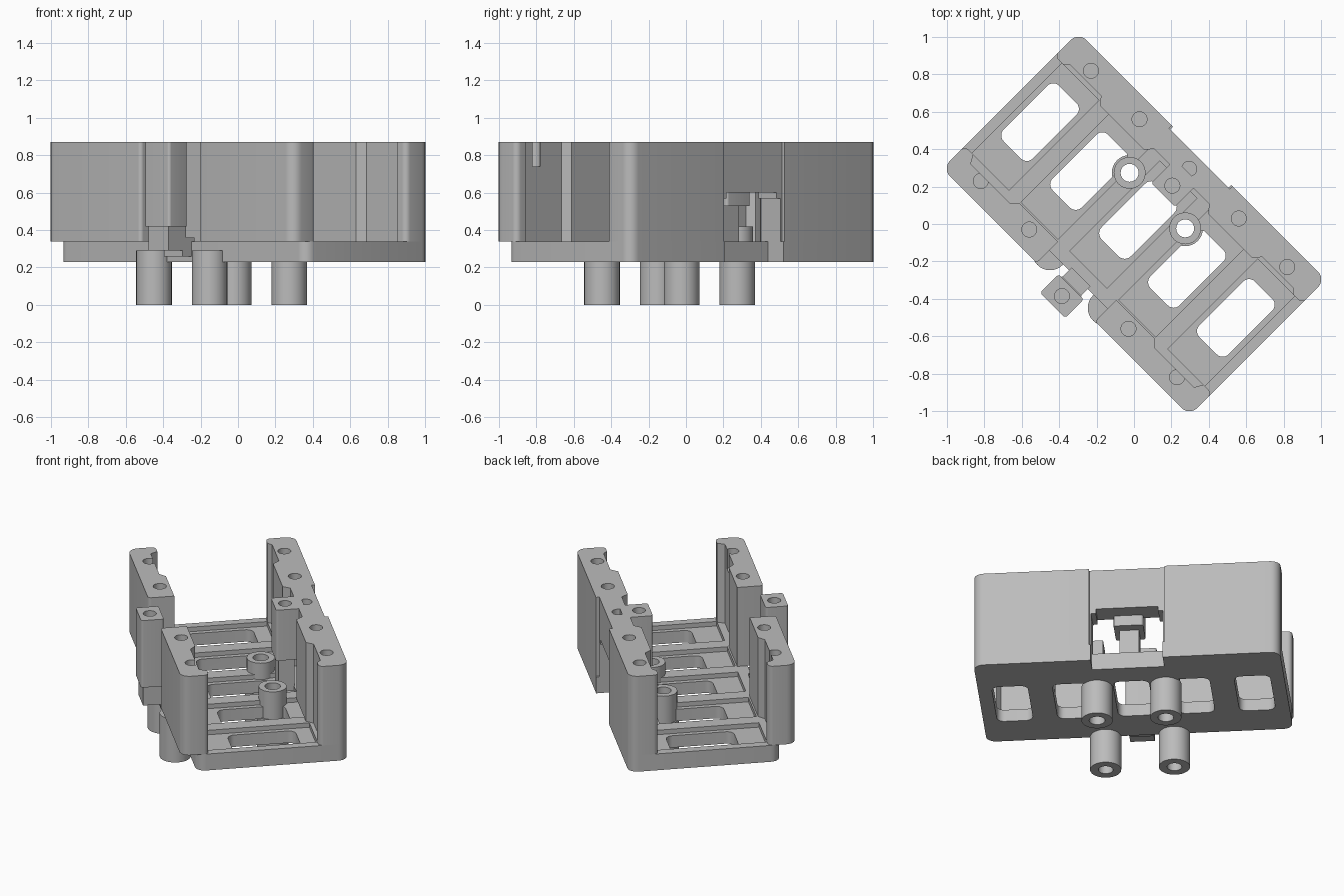
import bpy
import bmesh
from math import sin, cos, pi, radians
from mathutils import Matrix, Vector

old = bpy.data.objects.get("Cube")
if old:
    bpy.data.objects.remove(old, do_unlink=True)

GREY = (0.5, 0.5, 0.5, 1)
mat = bpy.data.materials.new("plain grey")
mat.use_nodes = True
mat.diffuse_color = GREY
mat.node_tree.nodes["Principled BSDF"].inputs["Base Color"].default_value = GREY
parts = []


def fillet(points, steps=6):
    """Round every corner given as (x, y, radius)."""
    out = []
    for i, p in enumerate(points):
        c = Vector(p[:2])
        r = p[2] if len(p) > 2 else 0
        if not r:
            out.append(c)
            continue
        a = (Vector(points[i - 1][:2]) - c).normalized() * r
        b = (Vector(points[(i + 1) % len(points)][:2]) - c).normalized() * r
        for k in range(steps + 1):
            t = k / steps * pi / 2
            out.append(c + a * (1 - sin(t)) + b * (1 - cos(t)))
    return out


def prism(name, points, z0, z1):
    bm = bmesh.new()
    face = bm.faces.new([bm.verts.new((p.x, p.y, z0)) for p in fillet(points)])
    new = bmesh.ops.extrude_face_region(bm, geom=[face])["geom"]
    bmesh.ops.translate(bm, vec=(0, 0, z1 - z0),
                        verts=[v for v in new if isinstance(v, bmesh.types.BMVert)])
    bmesh.ops.recalc_face_normals(bm, faces=bm.faces)
    mesh = bpy.data.meshes.new(name)
    bm.to_mesh(mesh)
    bm.free()
    mesh.materials.append(mat)
    ob = bpy.data.objects.new(name, mesh)
    bpy.context.collection.objects.link(ob)
    return ob


def part(*args):
    ob = prism(*args)
    parts.append(ob)
    return ob


def rect(x0, x1, y0, y1, r=0):
    return [(x0, y0, r), (x1, y0, r), (x1, y1, r), (x0, y1, r)]


def disc(x, y, r, n=32):
    return [(x + r * cos(2 * pi * k / n), y + r * sin(2 * pi * k / n)) for k in range(n)]


def cut(ob, points, z0, z1):
    """Subtract a prism and keep the finished mesh."""
    tool = prism("cutter", points, z0, z1)
    mod = ob.modifiers.new("cut", "BOOLEAN")
    mod.operation, mod.solver, mod.object = "DIFFERENCE", "EXACT", tool
    bpy.context.view_layer.update()
    done = bpy.data.meshes.new_from_object(
        ob.evaluated_get(bpy.context.evaluated_depsgraph_get()))
    ob.modifiers.clear()
    ob.data = done
    bpy.data.objects.remove(tool, do_unlink=True)


def mirror(points):
    return [(-p[0],) + tuple(p[1:]) for p in points]


FLOOR, DECK, TOP = 0.23, 0.34, 0.87
END, SIDE, R = 0.935, 0.516, 0.06
BAYS = [k * 0.37 for k in range(-2, 3)]
HOLES = [-0.742, -0.375, 0, 0.375, 0.742]

# Floor tray with recessed bays, windows and a side cut-out
base = part("base_tray", rect(-END, END, -0.42, SIDE, R), FLOOR, DECK)
for u in BAYS:
    cut(base, rect(u - 0.14, u + 0.14, -0.345, 0.335), 0.31, 0.5)
    cut(base, rect(u - 0.11, u + 0.11, -0.18, 0.24, 0.045), 0.1, 0.5)
cut(base, rect(-0.22, 0.22, 0.40, 0.7), 0.1, 0.5)

# Long unbroken wall with guide recesses, arched notch and screw holes
half = [(-END, SIDE, R), (-END, 0.335, 0.03), (-0.87, 0.335), (-0.845, 0.36),
        (-0.61, 0.36), (-0.575, 0.318), (-0.24, 0.318), (-0.21, 0.36)]
outer = [(-0.23, 0.495), (-0.23, SIDE)]
wall = part("long_wall", half + mirror(half)[::-1] + mirror(outer)[::-1] + outer,
            DECK, TOP)
for z, w in ((0.57, 0.22), (0.6, 0.19)):
    cut(wall, rect(-w, w, 0.3, 0.7), 0.2, z)
for u in HOLES:
    cut(wall, disc(u, 0.417, 0.04), 0.74, 1)

# Inner post beside the notch
post = part("inner_post", rect(-0.09, 0.09, 0.22, 0.40, 0.015), 0.53, TOP)
cut(post, disc(0, 0.29, 0.04), 0.74, 1)
part("inner_post_foot", rect(-0.06, 0.06, 0.24, 0.34), FLOOR, 0.54)

# Split wall: two mirrored halves around the opening
split = [(-END, -SIDE, R), (-END, -0.345, 0.03), (-0.87, -0.345), (-0.845, -0.39),
         (-0.55, -0.39), (-0.51, -0.355), (-0.22, -0.355), (-0.22, -SIDE, 0.02)]
for name, shape, s in (("split_wall_back", split, 1), ("split_wall_front", mirror(split), -1)):
    w = part(name, shape, DECK, TOP)
    for u in HOLES[:2]:
        cut(w, disc(u * s, -0.417, 0.04), 0.74, 1)

# Outer post standing in front of the opening, tied to the tray
post = part("outer_post", rect(-0.095, 0.095, -0.615, -0.475, 0.015), 0.42, TOP)
cut(post, disc(0, -0.545, 0.04), 0.74, 1)
part("outer_post_foot", rect(-0.075, 0.075, -0.6, -0.47), 0.29, 0.42)
part("outer_post_tongue", rect(-0.07, 0.07, -0.49, -0.40), 0.26, 0.36)

# Four hollow feet; the inner pair runs up through the tray as cups
for u in (-0.21, 0.21):
    foot = part("outer_foot", disc(u, -0.425, 0.095), 0, 0.29)
    cut(foot, disc(u, -0.425, 0.045), -0.1, 0.2)
    foot = part("inner_foot", disc(u, 0.177, 0.095), 0, FLOOR + 0.005)
    cup = part("inner_cup", disc(u, 0.177, 0.085), FLOOR, 0.42)
    for ob in (foot, cup, base):
        cut(ob, disc(u, 0.177, 0.048), -0.1, 0.6)

# Turn the whole assembly diagonally and shade the rounded faces
turn = Matrix.Rotation(radians(-45), 4, "Z")
bpy.ops.object.select_all(action="DESELECT")
for ob in parts:
    ob.data.transform(turn)
    ob.select_set(True)
bpy.context.view_layer.objects.active = base
bpy.ops.object.shade_smooth_by_angle(angle=radians(30))
